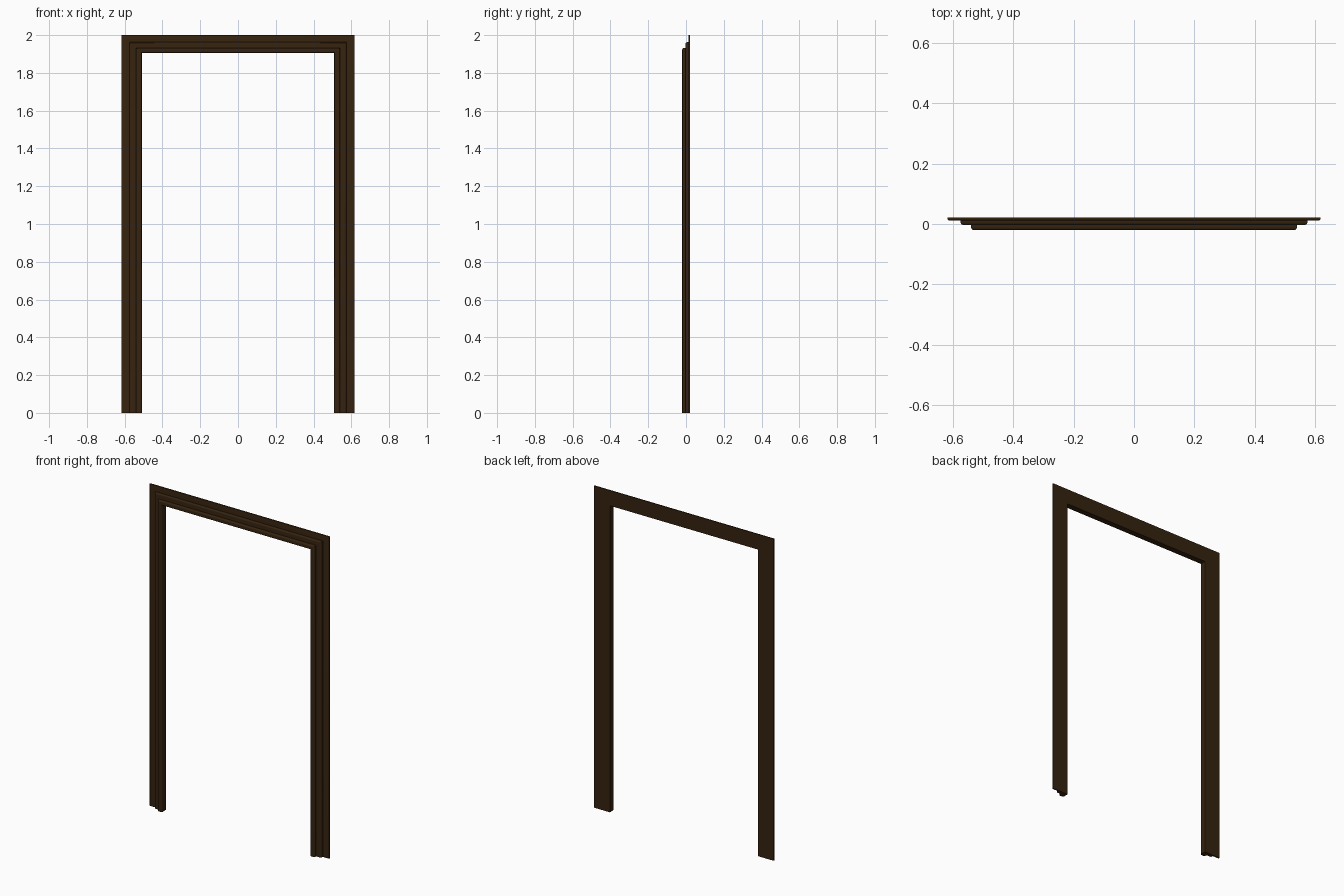
import bpy, bmesh, math

if "Cube" in bpy.data.objects:
    bpy.data.objects.remove(bpy.data.objects["Cube"])

# overall sizes
OUT_X, IN_X = 0.617, 0.509
TOP_Z, IN_Z = 2.0, 1.905
W, H = OUT_X - IN_X, TOP_Z - IN_Z

wood = bpy.data.materials.new("dark brown wood")
wood.diffuse_color = (0.036, 0.0165, 0.005, 1)
wood.use_nodes = True
wood.node_tree.nodes["Principled BSDF"].inputs["Base Color"].default_value = wood.diffuse_color


def arc(cu, cy, ru, ry, a0, a1, n=5):
    """Rounded corner in (width fraction, depth)."""
    return [(cu + ru * math.cos(math.radians(a0 + (a1 - a0) * i / n)),
             cy + ry * math.sin(math.radians(a0 + (a1 - a0) * i / n)))
            for i in range(n + 1)]


# stepped moulding section: u = 0 at the outer edge, 1 at the opening
profile = [(0.0, 0.021)]
profile += arc(0.03, 0.016, 0.03, 0.004, 180, 270, 3)
profile += [(0.395, 0.012)]
profile += arc(0.48, 0.006, 0.085, 0.009, 180, 270)
profile += [(0.715, -0.003)]
profile += arc(0.80, -0.010, 0.085, 0.010, 180, 270)
profile += arc(0.93, -0.013, 0.07, 0.007, 270, 360)
profile += [(1.0, 0.021)]

# sweep the section up one leg, across the head and down the other, with mitres
bm = bmesh.new()
rings = []
for side, top in ((-1, 0), (-1, 1), (1, 1), (1, 0)):
    rings.append([bm.verts.new((side * (OUT_X - u * W), y,
                                (TOP_Z - u * H) if top else 0.0))
                  for u, y in profile])
n = len(profile)
for a, b in zip(rings, rings[1:]):
    for i in range(n):
        j = (i + 1) % n
        bm.faces.new((a[i], a[j], b[j], b[i]))
# feet of the legs
bm.faces.new(rings[0])
bm.faces.new(rings[-1])
bmesh.ops.recalc_face_normals(bm, faces=bm.faces)

mesh = bpy.data.meshes.new("door_casing")
bm.to_mesh(mesh)
bm.free()
mesh.materials.append(wood)
casing = bpy.data.objects.new("door_casing", mesh)
bpy.context.collection.objects.link(casing)
bpy.context.view_layer.objects.active = casing
casing.select_set(True)
bpy.ops.object.shade_smooth_by_angle(angle=math.radians(35))
